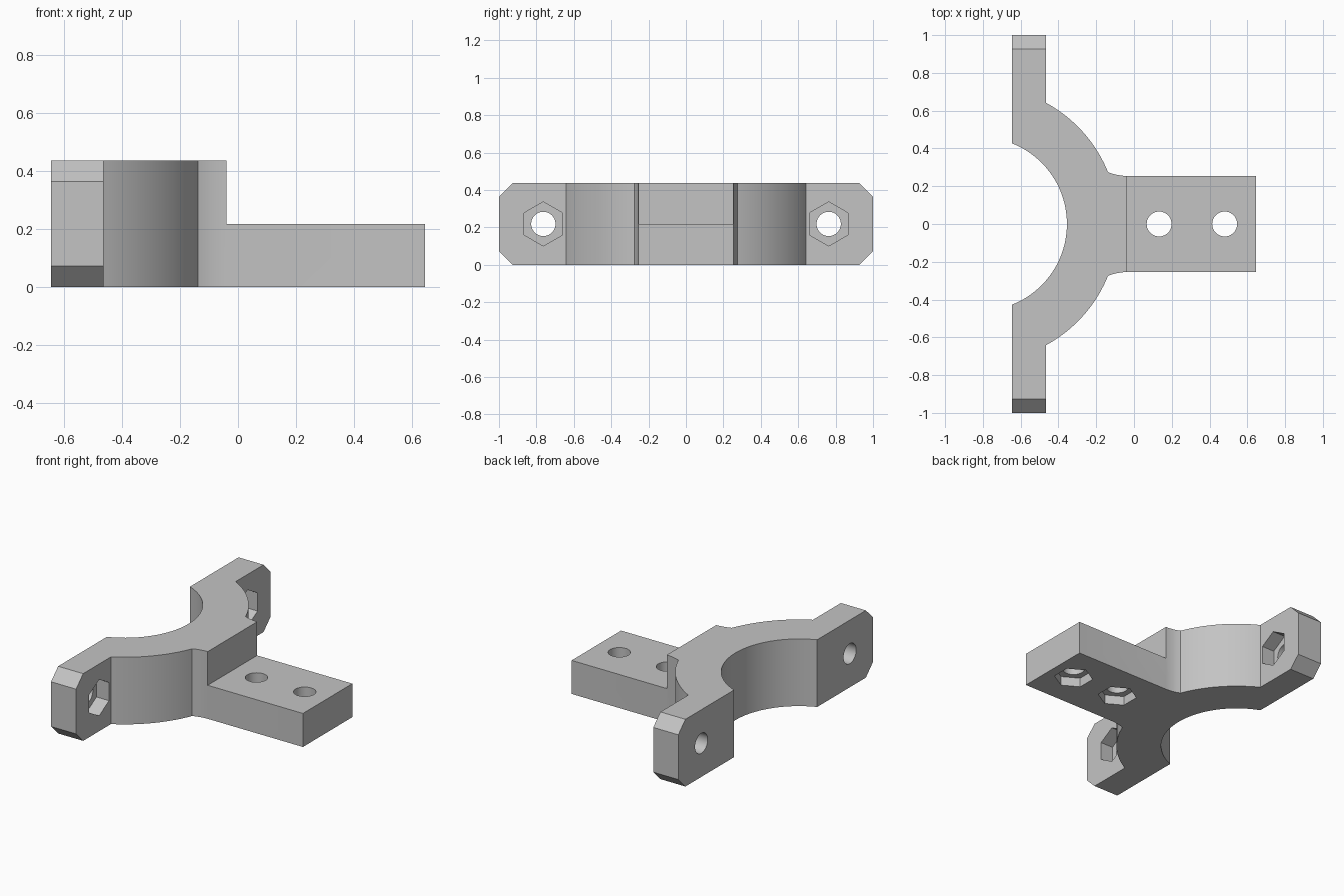
import bpy, bmesh, math

cube = bpy.data.objects.get("Cube")
if cube:
    bpy.data.objects.remove(cube, do_unlink=True)

grey = bpy.data.materials.new("plain grey")
grey.use_nodes = True
COLOUR = (0.55, 0.55, 0.55, 1)
grey.diffuse_color = COLOUR
grey.node_tree.nodes["Principled BSDF"].inputs["Base Color"].default_value = COLOUR

HEIGHT, TAB_TOP = 0.437, 0.218
BACK, ARM_FRONT = -0.645, -0.465
CX, R_IN, R_OUT = -0.814, 0.459, 0.73
HALF = 0.254  # half width of the tab


def prism(name, outline, depth, place=lambda u, v, w: (u, v, w), start=0.0):
    """Extrude a closed outline and return the object."""
    bm = bmesh.new()
    low = [bm.verts.new(place(u, v, start)) for u, v in outline]
    high = [bm.verts.new(place(u, v, start + depth)) for u, v in outline]
    bm.faces.new(low)
    bm.faces.new(high)
    n = len(low)
    for i in range(n):
        j = (i + 1) % n
        bm.faces.new((low[i], low[j], high[j], high[i]))
    bmesh.ops.recalc_face_normals(bm, faces=bm.faces)
    mesh = bpy.data.meshes.new(name)
    bm.to_mesh(mesh)
    bm.free()
    mesh.materials.append(grey)
    obj = bpy.data.objects.new(name, mesh)
    bpy.context.collection.objects.link(obj)
    return obj


def arc(radius, a0, a1, steps):
    return [(CX + radius * math.cos(a0 + (a1 - a0) * i / steps),
             radius * math.sin(a0 + (a1 - a0) * i / steps)) for i in range(steps + 1)]


def ring(u, v, radius, sides, turn=0.0):
    return [(u + radius * math.cos(turn + math.tau * i / sides),
             v + radius * math.sin(turn + math.tau * i / sides)) for i in range(sides)]


def along_x(u, v, w):
    return (w, u, v)


def cut(target, cutter, operation="DIFFERENCE"):
    """Apply one boolean and drop the cutter."""
    mod = target.modifiers.new("cut", "BOOLEAN")
    mod.operation, mod.solver, mod.object = operation, "EXACT", cutter
    bpy.context.view_layer.objects.active = target
    bpy.ops.object.modifier_apply(modifier=mod.name)
    bpy.data.objects.remove(cutter, do_unlink=True)


# Plan outline of the clamp: upper half, then its mirror image
half = arc(R_IN, 0, math.acos((BACK - CX) / R_IN), 24)
half += [(BACK, 1), (ARM_FRONT, 1)]
half += arc(R_OUT, math.acos((ARM_FRONT - CX) / R_OUT), math.asin(0.275 / R_OUT), 20)
half += [(-0.115, 0.266), (-0.09, 0.26), (-0.065, 0.256), (-0.04, HALF), (0.645, HALF)]
outline = half + [(x, -y) for x, y in reversed(half[1:])]
bracket = prism("clamp_bracket", outline, HEIGHT)

# Lower the tab to half height
step = [(-0.04, -0.4), (0.8, -0.4), (0.8, 0.4), (-0.04, 0.4)]
cut(bracket, prism("tab_step", step, 0.5, start=TAB_TOP))

# Chamfer the arm ends
C = 0.073
for side in (1, -1):
    for z, d in ((0, 1), (HEIGHT, -1)):
        corner = [(side * (1 - C - 0.1), z - d * 0.1), (side * 1.1, z - d * 0.1),
                  (side * 1.1, z + d * (C + 0.1))]
        cut(bracket, prism("chamfer", corner, 0.3, along_x, BACK - 0.05))

# Bolt holes and nut pockets in the arms
for side in (1, -1):
    y, z = side * 0.763, HEIGHT / 2
    cut(bracket, prism("arm_hole", ring(y, z, 0.065, 40), 0.4, along_x, BACK - 0.1))
    cut(bracket, prism("arm_nut", ring(y, z, 0.118, 6, math.pi / 2), 0.3, along_x, ARM_FRONT - 0.09))

# Bolt holes and underside nut pockets in the tab
for x in (0.133, 0.48):
    cut(bracket, prism("tab_hole", ring(x, 0, 0.066, 40), 0.5, start=-0.1))
    cut(bracket, prism("tab_nut", ring(x, 0, 0.118, 6, math.pi / 2), 0.16, start=-0.1))

# Smooth the curved walls, keep the edges sharp
bpy.ops.object.select_all(action="DESELECT")
bracket.select_set(True)
bpy.context.view_layer.objects.active = bracket
bpy.ops.object.shade_smooth_by_angle(angle=math.radians(25))
